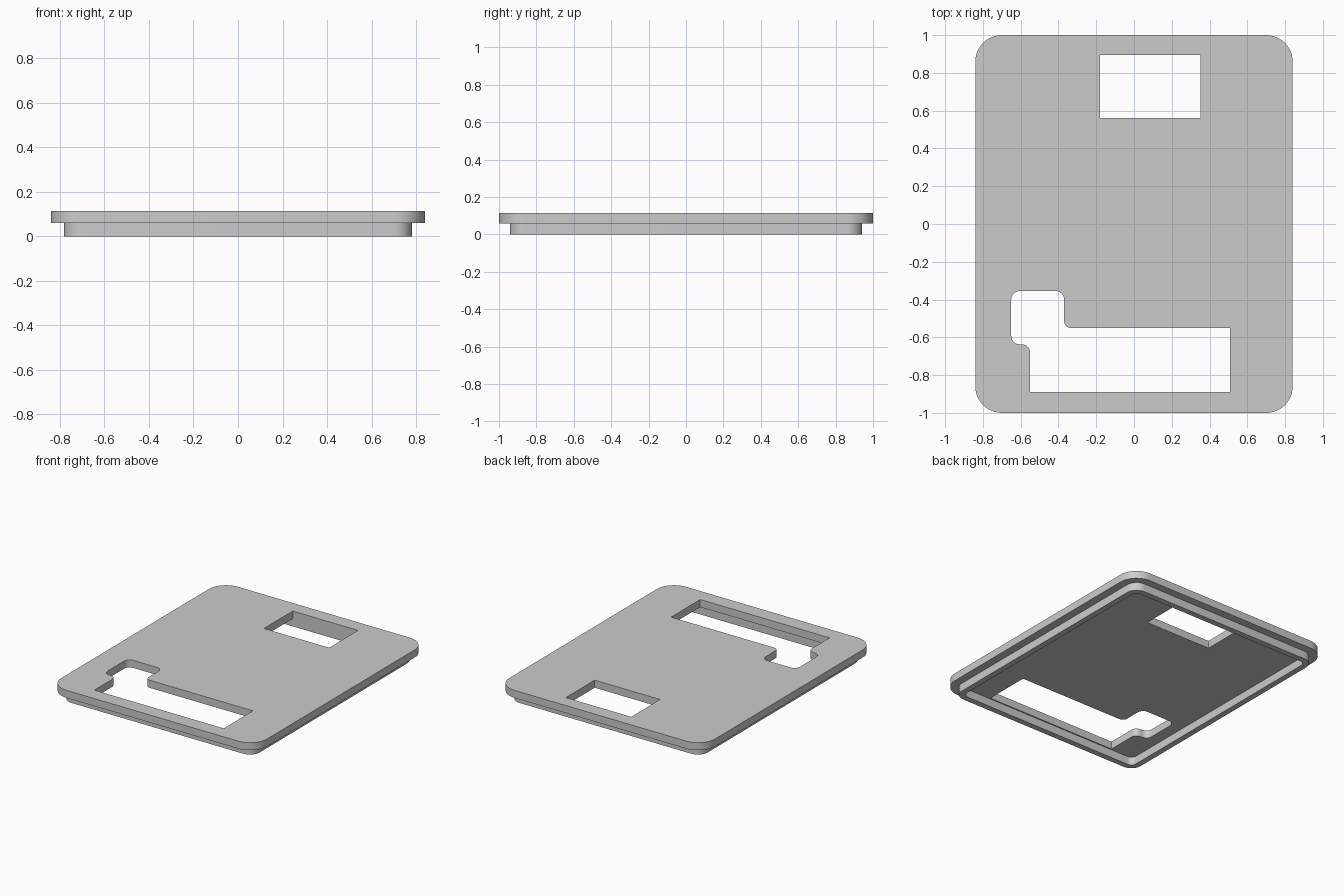
import bpy, bmesh, math
from mathutils import Vector

if "Cube" in bpy.data.objects:
    bpy.data.objects.remove(bpy.data.objects["Cube"])

Z_BOTTOM, Z_STEP, Z_TOP = 0.0, 0.059, 0.115


def rounded(corners, steps=8):
    """Closed outline from (x, y, radius) right-angle corners."""
    out = []
    n = len(corners)
    for i, (x, y, r) in enumerate(corners):
        p = Vector((x, y))
        if r == 0:
            out.append(p)
            continue
        a = (Vector(corners[i - 1][:2]) - p).normalized() * r
        b = (Vector(corners[(i + 1) % n][:2]) - p).normalized() * r
        for k in range(steps + 1):
            t = math.pi / 2 * k / steps
            out.append(p + a * (1 - math.sin(t)) + b * (1 - math.cos(t)))
    return out


def rect(x0, x1, y0, y1, r=0):
    return rounded([(x0, y0, r), (x1, y0, r), (x1, y1, r), (x0, y1, r)], 12)


# Outlines: plate edge, lip outside and inside, window, stepped slot
plate = rect(-0.84, 0.84, -1, 1, 0.14)
lip_out = rect(-0.781, 0.781, -0.942, 0.942, 0.082)
lip_in = rect(-0.738, 0.738, -0.899, 0.899, 0.04)
window = rect(-0.18, 0.353, 0.56, 0.896)
slot = rounded([(-0.55, -0.89, 0), (0.507, -0.89, 0), (0.507, -0.55, 0),
                (-0.37, -0.55, 0.035), (-0.37, -0.355, 0.045),
                (-0.65, -0.355, 0.045), (-0.65, -0.637, 0.045),
                (-0.55, -0.637, 0.045)])

bm = bmesh.new()


def loop(points, z):
    vs = [bm.verts.new((p.x, p.y, z)) for p in points]
    return vs, [bm.edges.new((vs[i - 1], vs[i])) for i in range(len(vs))]


def wall(points, z0, z1):
    """Vertical wall; returns its lower and upper edge loops."""
    low, low_edges = loop(points, z0)
    high, high_edges = loop(points, z1)
    for i in range(len(low)):
        bm.faces.new((low[i - 1], low[i], high[i], high[i - 1]))
    return low_edges, high_edges


def cap(*edge_loops):
    bmesh.ops.triangle_fill(bm, use_beauty=True, normal=(0, 0, 1),
                            edges=[e for lp in edge_loops for e in lp])


plate_lo, plate_hi = wall(plate, Z_STEP, Z_TOP)
win_lo, win_hi = wall(window, Z_STEP, Z_TOP)
slot_lo, slot_hi = wall(slot, Z_STEP, Z_TOP)
out_lo, out_hi = wall(lip_out, Z_BOTTOM, Z_STEP)
in_lo, in_hi = wall(lip_in, Z_BOTTOM, Z_STEP)

cap(plate_hi, win_hi, slot_hi)   # top face
cap(plate_lo, out_hi)            # overhanging step
cap(in_hi, win_lo, slot_lo)      # recessed underside
cap(out_lo, in_lo)               # bottom of lip

bmesh.ops.recalc_face_normals(bm, faces=bm.faces[:])
mesh = bpy.data.meshes.new("cover_plate")
bm.to_mesh(mesh)
bm.free()

obj = bpy.data.objects.new("cover_plate", mesh)
bpy.context.collection.objects.link(obj)
bpy.context.view_layer.objects.active = obj
obj.select_set(True)
bpy.ops.object.shade_smooth_by_angle(angle=math.radians(30))
